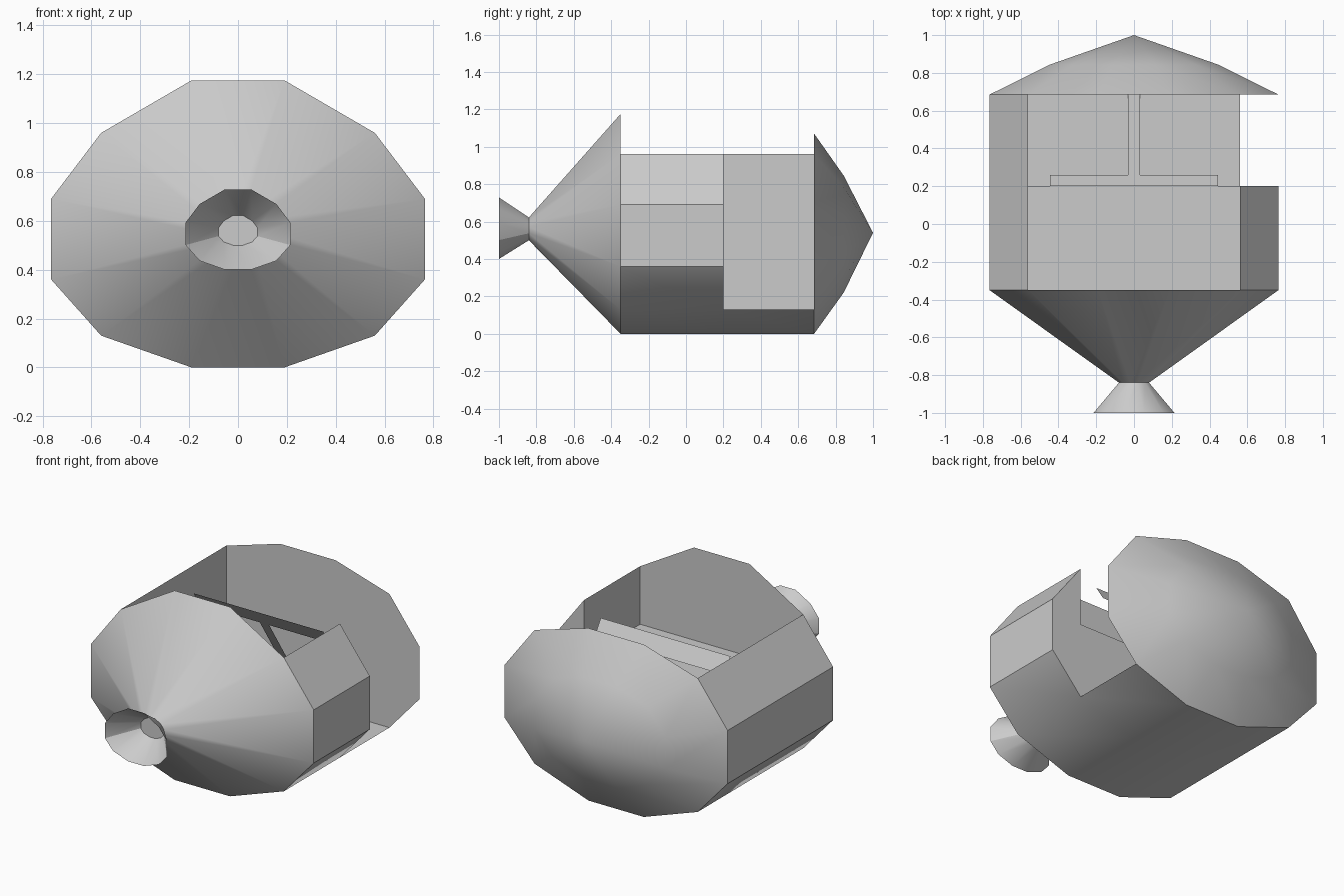
import bpy, bmesh, math

cube = bpy.data.objects.get("Cube")
if cube:
    bpy.data.objects.remove(cube, do_unlink=True)

grey = bpy.data.materials.new("plain grey")
grey.use_nodes = True
COLOUR = (0.6, 0.6, 0.6, 1.0)
grey.diffuse_color = COLOUR
grey.node_tree.nodes["Principled BSDF"].inputs["Base Color"].default_value = COLOUR

FRONT, STEP, REAR = -0.35, 0.2, 0.685
DECK = 0.6

# Right half of the twelve-sided hull section, from bottom to top
HALF = [(0.19, 0), (0.56, 0.13), (0.765, 0.36), (0.765, 0.69), (0.56, 0.96)]


def section(top):
    right = HALF + [(0.19, top)]
    return right + [(-x, z) for x, z in reversed(right)]


def finish(name, bm):
    bmesh.ops.remove_doubles(bm, verts=bm.verts[:], dist=0.0005)
    mesh = bpy.data.meshes.new(name)
    bm.to_mesh(mesh)
    bm.free()
    mesh.materials.append(grey)
    obj = bpy.data.objects.new(name, mesh)
    bpy.context.collection.objects.link(obj)
    bpy.ops.object.select_all(action="DESELECT")
    obj.select_set(True)
    bpy.context.view_layer.objects.active = obj
    bpy.ops.object.shade_smooth_by_angle(angle=math.radians(30))
    return obj


def face(bm, points):
    return bm.faces.new([bm.verts.new(p) for p in points])


def loft(name, top, rings, cap_first=False, cap_last=False):
    """Join scaled copies of the section; each ring is (y, scale, base height)."""
    bm = bmesh.new()
    loops = [[(x * s, y, z0 + z * s) for x, z in section(top)] for y, s, z0 in rings]
    for a, b in zip(loops, loops[1:]):
        for i in range(len(a)):
            j = (i + 1) % len(a)
            if b[i] == b[j]:
                face(bm, (a[i], a[j], b[i]))
            else:
                face(bm, (a[i], a[j], b[j], b[i]))
    if cap_first:
        face(bm, loops[0])
    if cap_last:
        face(bm, loops[-1])
    bmesh.ops.remove_doubles(bm, verts=bm.verts[:], dist=0.0005)
    bmesh.ops.recalc_face_normals(bm, faces=bm.faces[:])
    return finish(name, bm)


# End cones and the open flared nozzle
loft("front_cone", 1.175, [(FRONT, 1, 0), (-0.84, 0.104, 0.5)], True, True)
loft("nozzle", 1.175, [(-0.84, 0.104, 0.5), (-1, 0.28, 0.4)])
loft("rear_cap", 1.07, [(REAR, 1, 0), (0.843, 0.585, 0.22), (1, 0, 0.54)], True)

# Hull: raised deck with two side walls in front, open on one side behind
bm = bmesh.new()
left = [(-x, z) for x, z in HALF]
front_loop = [(-0.56, 0.96), (-0.56, DECK), (0.56, DECK)] + HALF[::-1] + left[:-1]
rear_loop = [(-0.56, 0.96), (-0.56, DECK), (-0.56, 0.13), (0.56, 0.13), HALF[0]] + left[:-1]
for loop, y0, y1 in ((front_loop, FRONT, STEP), (rear_loop, STEP, REAR)):
    for (xa, za), (xb, zb) in zip(loop, loop[1:] + loop[:1]):
        face(bm, ((xa, y0, za), (xb, y0, zb), (xb, y1, zb), (xa, y1, za)))
# Bulkhead below the deck and the end of the short side wall
face(bm, [(x, STEP, z) for x, z in ((0.56, 0.13), (-0.56, 0.13), (-0.56, DECK), (0.56, DECK))])
face(bm, [(x, STEP, z) for x, z in HALF[1:][::-1] + [(0.56, DECK)]][::-1])
finish("hull", bm)

# Thin sloping T-shaped frame in the open bay
bm = bmesh.new()


def slope(y):
    return 0.88 + (y - STEP) * (0.13 - 0.88) / (REAR - STEP)


for half_width, y0, y1 in ((0.445, STEP, 0.26), (0.032, 0.26, REAR)):
    face(bm, [(x, y, slope(y)) for x, y in
              ((-half_width, y0), (half_width, y0), (half_width, y1), (-half_width, y1))])
finish("sloping_frame", bm)
